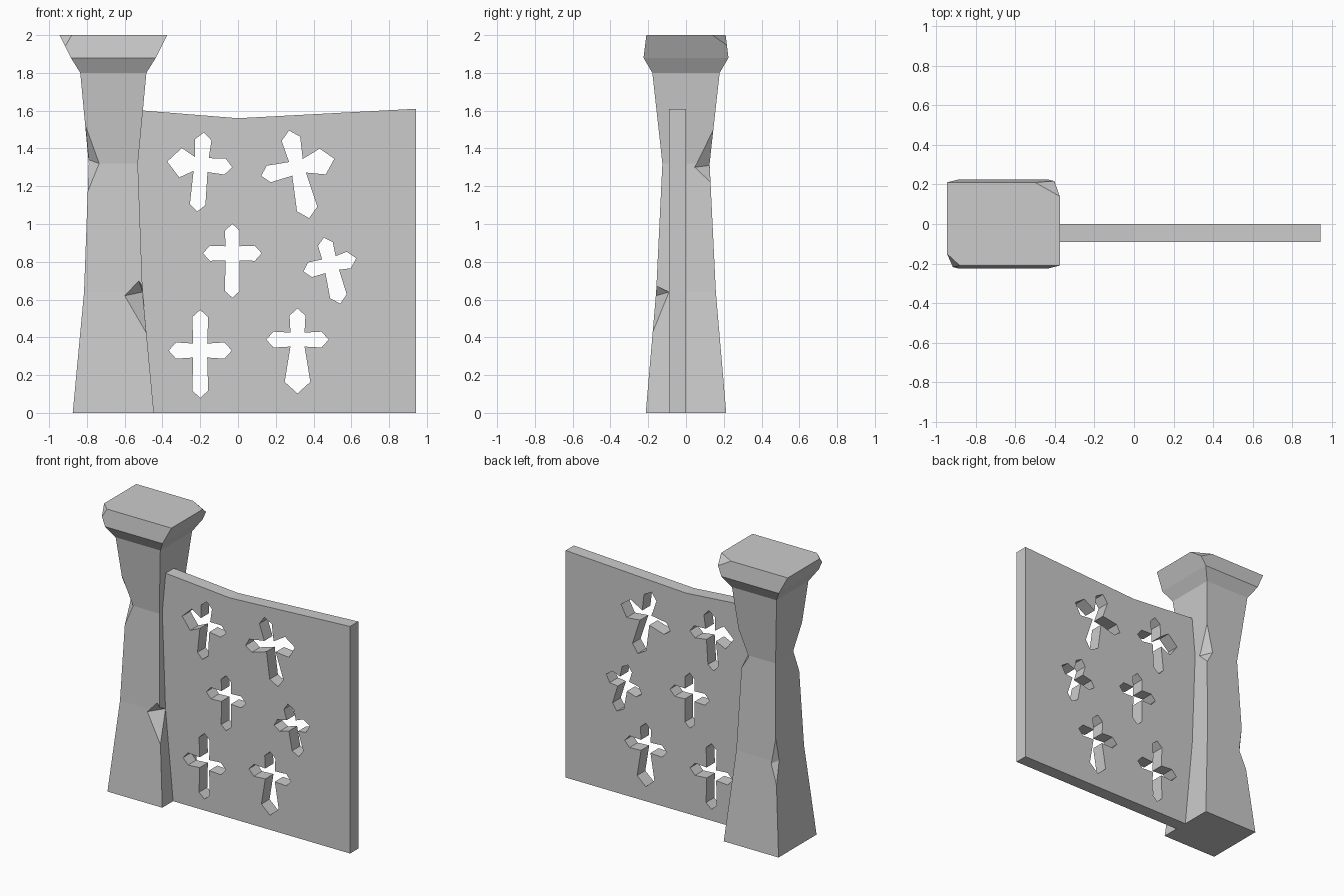
import bpy, bmesh, math
from mathutils import Vector, Matrix

cube = bpy.data.objects.get("Cube")
if cube:
    bpy.data.objects.remove(cube, do_unlink=True)

# Single stone colour
stone = bpy.data.materials.new("grey_stone")
stone.use_nodes = True
stone.diffuse_color = (0.6, 0.6, 0.6, 1)
stone.node_tree.nodes["Principled BSDF"].inputs["Base Color"].default_value = (0.6, 0.6, 0.6, 1)


def make_object(name, bm):
    bmesh.ops.recalc_face_normals(bm, faces=bm.faces)
    mesh = bpy.data.meshes.new(name)
    bm.to_mesh(mesh)
    bm.free()
    obj = bpy.data.objects.new(name, mesh)
    bpy.context.collection.objects.link(obj)
    mesh.materials.append(stone)
    return obj


# Gate pillar: stacked rectangular sections (z, half width, half depth)
PILLAR_X = -0.66
sections = [(0, 0.215, 0.213), (0.64, 0.155, 0.158), (1.32, 0.13, 0.125),
            (1.8, 0.175, 0.178), (1.88, 0.225, 0.225), (2, 0.285, 0.21)]
bm = bmesh.new()
rings = []
for z, hx, hy in sections:
    corners = [(-hx, -hy), (hx, -hy), (hx, hy), (-hx, hy)]
    rings.append([bm.verts.new((PILLAR_X + x, y, z)) for x, y in corners])
for low, high in zip(rings, rings[1:]):
    for i in range(4):
        j = (i + 1) % 4
        bm.faces.new((low[i], low[j], high[j], high[i]))
bm.faces.new(rings[0][::-1])
bm.faces.new(rings[-1])
pillar = make_object("gate_pillar", bm)


# Chips: each cutter spans points on the stone and reaches outside past the edge
def chip(points, outside):
    bm = bmesh.new()
    for p in points + [outside]:
        bm.verts.new(p)
    bmesh.ops.convex_hull(bm, input=bm.verts)
    cutter = make_object("chip_cutter", bm)
    cutter.hide_render = True
    cut = pillar.modifiers.new("chip", "BOOLEAN")
    cut.operation = "DIFFERENCE"
    cut.solver = "EXACT"
    cut.object = cutter
    return cutter


def edge_chip(top, bottom, side_a, side_b):
    middle = (Vector(top) + Vector(bottom)) / 2
    push = Vector((math.copysign(0.1, middle.x - PILLAR_X), math.copysign(0.1, middle.y), 0))
    return chip([top, bottom, side_a, side_b], middle + push)


def corner_chip(points, corner):
    centre = sum((Vector(p) for p in points), Vector()) / 3
    return chip(points, centre + (Vector(corner) - centre) * 3)


cutters = [
    edge_chip((-0.525, -0.155, 0.7), (-0.485, -0.178, 0.42), (-0.6, -0.16, 0.62), (-0.505, -0.09, 0.64)),
    edge_chip((-0.807, -0.147, 1.52), (-0.796, -0.132, 1.17), (-0.735, -0.125, 1.32), (-0.79, -0.07, 1.34)),
    edge_chip((-0.513, 0.145, 1.5), (-0.527, 0.13, 1.22), (-0.53, 0.045, 1.3), (-0.58, 0.125, 1.31)),
    edge_chip((-0.809, 0.15, 0.8), (-0.829, 0.17, 0.48), (-0.78, 0.16, 0.62), (-0.815, 0.12, 0.64)),
    corner_chip([(-0.945, -0.15, 2), (-0.88, -0.21, 2), (-0.915, -0.218, 1.94)], (-0.945, -0.21, 2)),
    corner_chip([(-0.5, 0.21, 2), (-0.375, 0.14, 2), (-0.403, 0.217, 1.945)], (-0.375, 0.21, 2)),
]
evaluated = pillar.evaluated_get(bpy.context.evaluated_depsgraph_get())
chipped = bpy.data.meshes.new_from_object(evaluated)
pillar.modifiers.clear()
pillar.data = chipped
for cutter in cutters:
    bpy.data.objects.remove(cutter, do_unlink=True)


# Cross outline: arms run right, up, left, down as (length, end half width)
def cross_outline(x, z, tilt, arms, waist=0.037):
    turn = Matrix.Rotation(math.radians(tilt), 2)
    points = []
    for i, (length, half) in enumerate(arms):
        arm = turn @ Matrix.Rotation(i * math.pi / 2, 2)
        shoulder = length - half * 0.9
        for p in [(shoulder, -half), (length, 0), (shoulder, half), (waist, waist)]:
            points.append(Vector((x, z)) + arm @ Vector(p))
    return points


crosses = [
    cross_outline(-0.195, 1.315, -5, [(0.165, 0.042), (0.17, 0.043), (0.18, 0.078), (0.25, 0.041)]),
    cross_outline(0.315, 1.3, 13, [(0.2, 0.07), (0.2, 0.05), (0.197, 0.045), (0.276, 0.055)]),
    cross_outline(-0.03, 0.845, 0, [(0.155, 0.04), (0.155, 0.038), (0.155, 0.04), (0.235, 0.038)]),
    cross_outline(0.49, 0.785, 14, [(0.14, 0.045), (0.148, 0.04), (0.148, 0.04), (0.213, 0.045)]),
    cross_outline(-0.2, 0.33, 0, [(0.167, 0.043), (0.215, 0.042), (0.167, 0.043), (0.25, 0.042)]),
    cross_outline(0.315, 0.388, 0, [(0.165, 0.042), (0.165, 0.042), (0.165, 0.042), (0.285, 0.068)]),
]

# Wall panel: filled outline with cross-shaped openings, given thickness
outline = [(-0.62, 0), (0.943, 0), (0.943, 1.61), (0, 1.56), (-0.62, 1.61)]
curve = bpy.data.curves.new("wall_outline", "CURVE")
curve.dimensions = "2D"
curve.fill_mode = "BOTH"
curve.extrude = 0.046
for loop in [outline] + crosses:
    spline = curve.splines.new("POLY")
    spline.points.add(len(loop) - 1)
    for point, (x, z) in zip(spline.points, loop):
        point.co = (x, z, 0, 1)
    spline.use_cyclic_u = True
helper = bpy.data.objects.new("wall_outline", curve)
bpy.context.collection.objects.link(helper)
depsgraph = bpy.context.evaluated_depsgraph_get()
panel = bpy.data.meshes.new_from_object(helper.evaluated_get(depsgraph))
bpy.data.objects.remove(helper, do_unlink=True)

bm = bmesh.new()
bm.from_mesh(panel)
bmesh.ops.remove_doubles(bm, verts=bm.verts, dist=0.0001)
stand_up = Matrix.Translation((0, -0.045, 0)) @ Matrix.Rotation(math.pi / 2, 4, "X")
bmesh.ops.transform(bm, matrix=stand_up, verts=bm.verts)
for face in bm.faces:
    face.smooth = False
    face.material_index = 0
make_object("wall_panel", bm)
